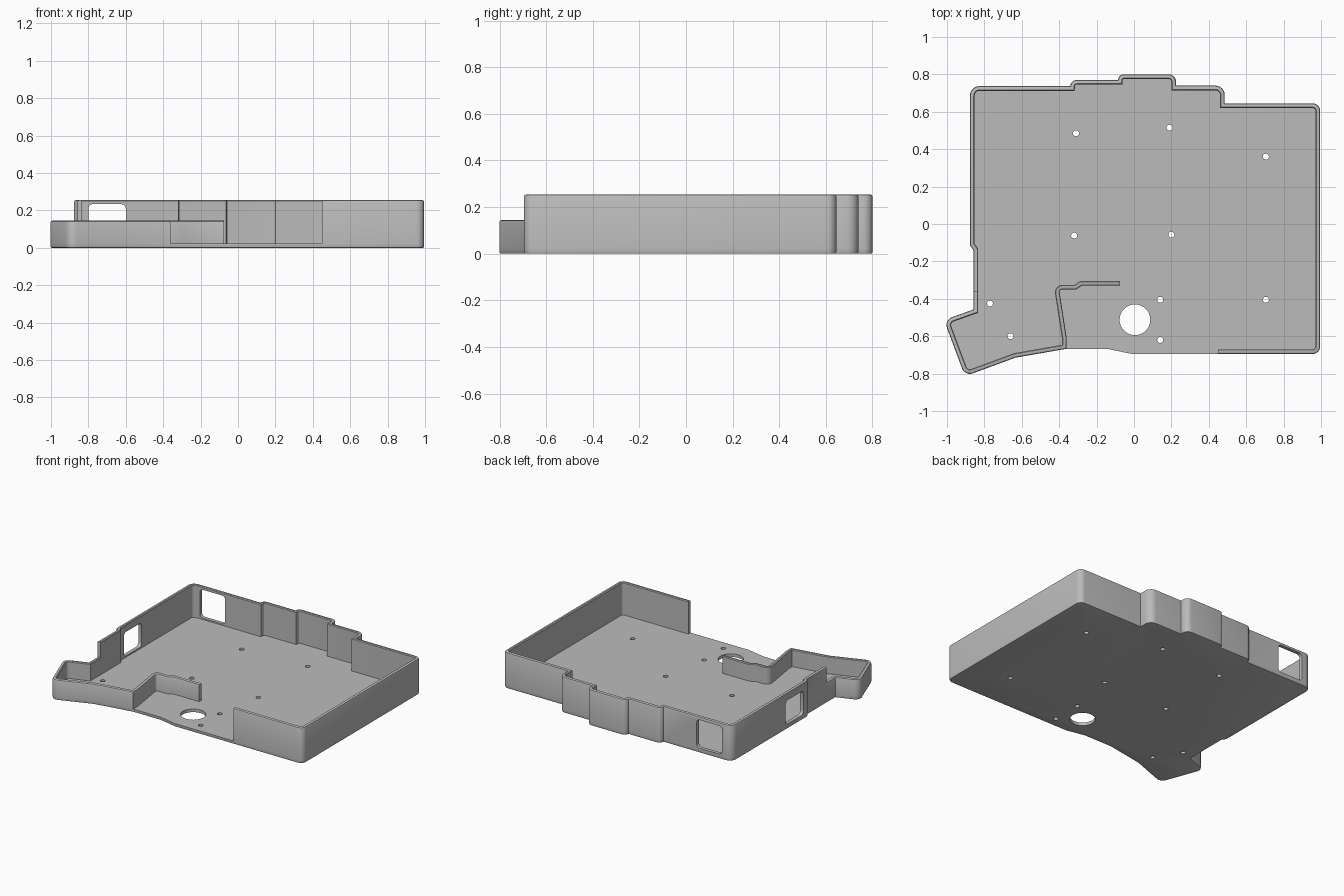
import bpy, bmesh, math
from mathutils import Vector

cube = bpy.data.objects.get("Cube")
if cube:
    bpy.data.objects.remove(cube, do_unlink=True)

grey = bpy.data.materials.new("plain grey")
grey.use_nodes = True
COLOR = (0.5, 0.5, 0.5, 1)
grey.diffuse_color = COLOR
grey.node_tree.nodes["Principled BSDF"].inputs["Base Color"].default_value = COLOR

FLOOR, TALL, LOW, THICK = 0.022, 0.255, 0.145, 0.025


def rounded(corners, closed=False, steps=6):
    """Turn (x, y, radius) corners into a path with arcs."""
    path, n = [], len(corners)
    for i, (x, y, r) in enumerate(corners):
        p = Vector((x, y))
        if r == 0 or (not closed and i in (0, n - 1)):
            new = [p]
        else:
            a = (Vector(corners[i - 1][:2]) - p).normalized()
            b = (Vector(corners[(i + 1) % n][:2]) - p).normalized()
            half = a.angle(b) / 2
            centre = p + (a + b).normalized() * r / math.sin(half)
            start = p + a * r / math.tan(half) - centre
            end = p + b * r / math.tan(half) - centre
            turn = start.angle_signed(end)
            new = []
            for k in range(steps + 1):
                t = -turn * k / steps
                c, s = math.cos(t), math.sin(t)
                new.append(centre + Vector((start.x * c - start.y * s,
                                            start.x * s + start.y * c)))
        path += [q for q in new if not path or (q - path[-1]).length > 1e-4]
    return path


def inset(path, d, closed):
    """Move a path to its left by d with mitred corners."""
    out, n = [], len(path)
    for i, p in enumerate(path):
        before = p - path[i - 1] if closed or i else path[1] - p
        after = path[(i + 1) % n] - p if closed or i < n - 1 else before
        u, v = before.normalized(), after.normalized()
        m = Vector((-u.y - v.y, u.x + v.x))
        out.append(p + m * (2 * d / m.length_squared))
    return out


def finish(obj):
    obj.data.materials.append(grey)
    bpy.ops.object.select_all(action="DESELECT")
    obj.select_set(True)
    bpy.context.view_layer.objects.active = obj
    bpy.ops.object.shade_smooth_by_angle(angle=math.radians(35))


def make(name, bm):
    bmesh.ops.recalc_face_normals(bm, faces=bm.faces)
    mesh = bpy.data.meshes.new(name)
    bm.to_mesh(mesh)
    bm.free()
    obj = bpy.data.objects.new(name, mesh)
    bpy.context.collection.objects.link(obj)
    return obj


def sweep(name, path, section, closed=False):
    """Sweep an (inset, height) section; a closed path becomes a solid slab."""
    bm = bmesh.new()
    rows = [[bm.verts.new((q.x, q.y, z)) for q in inset(path, d, closed)]
            for d, z in section]
    n = len(path)
    for j in range(len(rows) - 1 if closed else len(rows)):
        lo, hi = rows[j], rows[(j + 1) % len(rows)]
        for i in range(n if closed else n - 1):
            k = (i + 1) % n
            bm.faces.new((lo[i], lo[k], hi[k], hi[i]))
    if closed:
        bm.faces.new(rows[0])
        bm.faces.new(rows[-1])
    else:
        bm.faces.new([r[0] for r in rows])
        bm.faces.new([r[-1] for r in rows])
    return make(name, bm)


def wall_section(h):
    return [(0, FLOOR), (0, h - .01), (.003, h - .003), (.01, h),
            (THICK - .005, h), (THICK, h - .005), (THICK, FLOOR)]


def cut(obj, bm):
    cutter = make("cutter", bm)
    cutter.hide_render = True
    mod = obj.modifiers.new("cut", "BOOLEAN")
    mod.object, mod.solver = cutter, "EXACT"
    bpy.context.view_layer.objects.active = obj
    bpy.ops.object.modifier_apply(modifier=mod.name)
    bpy.data.objects.remove(cutter, do_unlink=True)


def window(obj, centre, size, axis):
    """Cut a rounded rectangular opening running along the given axis."""
    bm = bmesh.new()
    bmesh.ops.create_cube(bm, size=1)
    for v in bm.verts:
        v.co = Vector(c + a * s for c, a, s in zip(centre, v.co, size))
    edges = [e for e in bm.edges
             if abs((e.verts[0].co - e.verts[1].co)[axis]) > 1e-4]
    bmesh.ops.bevel(bm, geom=edges, offset=.025, segments=5, profile=.5,
                    affect="EDGES")
    cut(obj, bm)


# Outline corners, anticlockwise
tall_corners = [
    (.45, -.695, 0), (.995, -.695, .04), (.995, .645, .04), (.485, .645, 0),
    (.485, .74, .05), (.225, .74, 0), (.225, .80, .04), (-.085, .80, .03),
    (-.085, .77, 0), (-.34, .77, .033), (-.34, .737, 0), (-.877, .737, .05),
    (-.877, -.115, 0), (-.858, -.14, 0), (-.858, -.36, 0)]
thumb_corners = [
    (-.858, -.36, 0), (-.858, -.457, 0), (-1.016, -.513, .045),
    (-.904, -.814, .045), (-.635, -.715, 0), (-.36, -.667, 0)]
front_corners = [(-.145, -.667, 0), (-.01, -.695, 0)]
divider_corners = [
    (-.36, -.61, 0), (-.40, -.35, .015), (-.31, -.35, 0), (-.28, -.33, 0),
    (-.075, -.33, 0)]

# Floor plate with softened lower edge
outline = rounded(tall_corners + thumb_corners[1:] + front_corners, closed=True)
base = sweep("base_plate", outline,
             [(.008, 0), (.002, .002), (0, .008), (0, FLOOR)], closed=True)

# Screw holes and one large round opening
screws = [(-.31, .485), (.19, .515), (.705, .36), (-.32, -.062), (.2, -.057),
          (.14, -.405), (.14, -.62), (.705, -.405), (-.77, -.425), (-.66, -.6)]
bm = bmesh.new()
for (x, y), r, sides in [(s, .016, 24) for s in screws] + [((.005, -.512), .082, 48)]:
    disc = bmesh.ops.create_cone(bm, cap_ends=True, segments=sides, radius1=r,
                                 radius2=r, depth=.2)
    bmesh.ops.translate(bm, verts=disc["verts"], vec=(x, y, 0))
cut(base, bm)

# Tall outer wall with back and side openings
tall = sweep("tall_wall", rounded(tall_corners), wall_section(TALL))
window(tall, (-.7, .73, .133), (.2, .2, .202), 1)
window(tall, (-.87, .03, .118), (.2, .2, .17), 0)

# Low wall around the thumb area, continuing into the inner divider
low = sweep("low_wall", rounded(thumb_corners + divider_corners), wall_section(LOW))

for part in (base, tall, low):
    finish(part)
